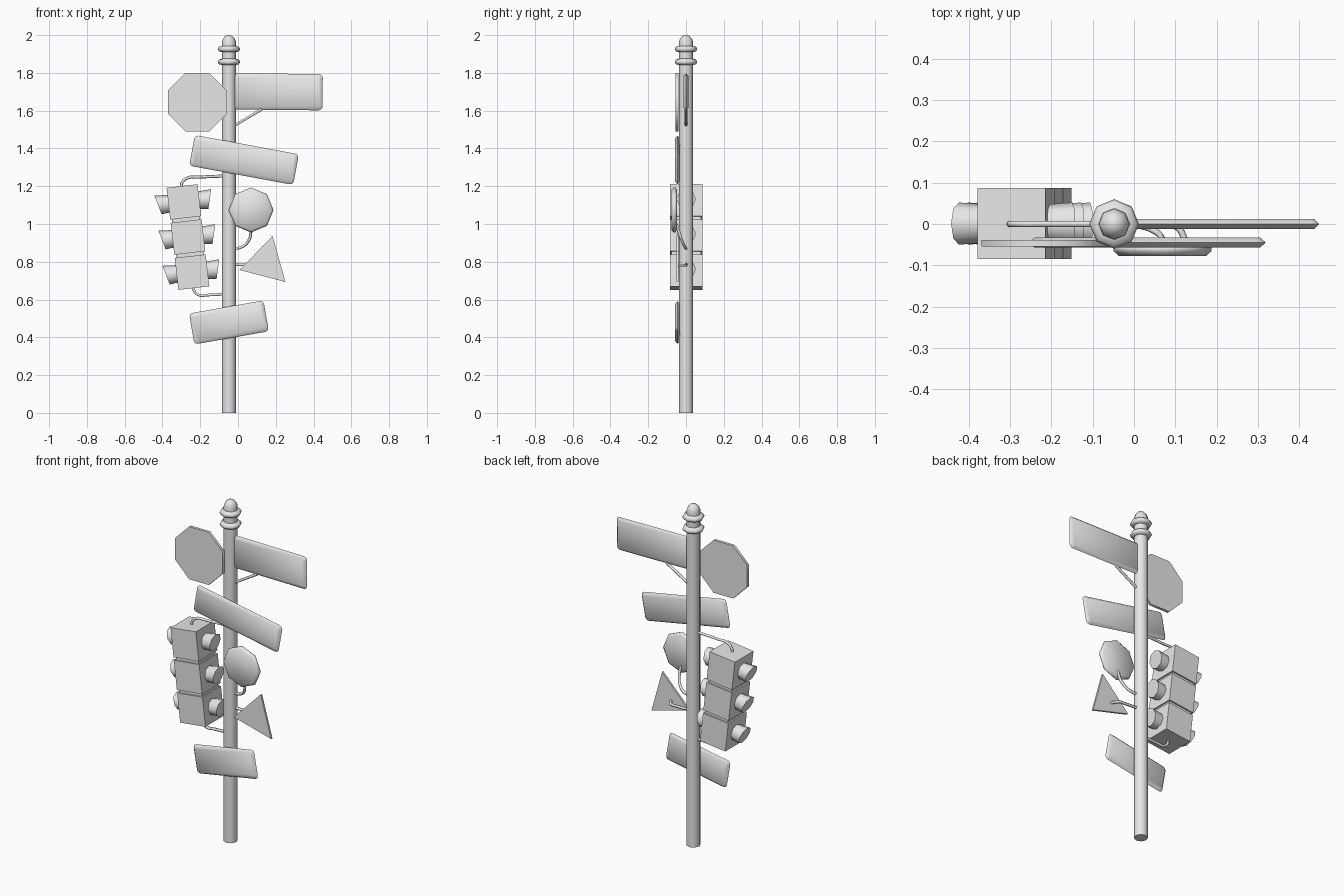
import bpy
import bmesh
from math import sin, cos, pi, radians
from mathutils import Matrix, Vector

cube = bpy.data.objects.get("Cube")
if cube:
    bpy.data.objects.remove(cube, do_unlink=True)

grey = bpy.data.materials.new("plain_grey")
grey.use_nodes = True
grey.diffuse_color = (0.8, 0.8, 0.8, 1)
grey.node_tree.nodes["Principled BSDF"].inputs["Base Color"].default_value = (0.8, 0.8, 0.8, 1)

POLE_X = -0.048
POLE_R = 0.038


def finish(name, bm, smooth=None):
    """Turn a bmesh into a grey object, optionally smooth below an angle."""
    bmesh.ops.recalc_face_normals(bm, faces=bm.faces)
    mesh = bpy.data.meshes.new(name)
    bm.to_mesh(mesh)
    bm.free()
    mesh.materials.append(grey)
    obj = bpy.data.objects.new(name, mesh)
    bpy.context.collection.objects.link(obj)
    if smooth:
        bpy.ops.object.select_all(action="DESELECT")
        obj.select_set(True)
        bpy.context.view_layer.objects.active = obj
        bpy.ops.object.shade_smooth_by_angle(angle=radians(smooth))
    return obj


def loft(bm, rings):
    """Skin a stack of equal-length point rings and cap both ends."""
    loops = [[bm.verts.new(p) for p in ring] for ring in rings]
    for a, b in zip(loops, loops[1:]):
        for i in range(len(a)):
            j = (i + 1) % len(a)
            bm.faces.new((a[i], a[j], b[j], b[i]))
    bm.faces.new(loops[0])
    bm.faces.new(loops[-1])


def ngon(radius, sides=8, turn=0.0):
    return [(radius * cos(turn + 2 * pi * i / sides), radius * sin(turn + 2 * pi * i / sides))
            for i in range(sides)]


def rounded_rect(w, h, r):
    """Rectangle outline with three-step rounded corners."""
    pts = []
    for k, (sx, sz) in enumerate([(1, 1), (-1, 1), (-1, -1), (1, -1)]):
        for s in range(4):
            a = pi / 2 * (k + s / 3)
            pts.append((sx * (w / 2 - r) + r * cos(a), sz * (h / 2 - r) + r * sin(a)))
    return pts


def plate(name, layers, x, y, z, tilt=0, smooth=60):
    """Upright plate from (outline, depth) layers, tilted in the front plane."""
    bm = bmesh.new()
    loft(bm, [[(px, d, pz) for px, pz in outline] for outline, d in layers])
    bm.transform(Matrix.Translation((x, y, z)) @ Matrix.Rotation(radians(-tilt), 4, "Y"))
    return finish(name, bm, smooth)


def street_sign(name, w, h, x, y, z, tilt):
    edge = 0.013
    face = rounded_rect(w - 2 * edge, h - 2 * edge, 0.012)
    plate(name, [(face, -0.012), (rounded_rect(w, h, 0.02), 0), (face, 0.012)], x, y, z, tilt)


def bracket(name, points, radius):
    """Bent tube through the given points."""
    curve = bpy.data.curves.new(name, "CURVE")
    curve.dimensions = "3D"
    curve.bevel_depth = radius
    curve.bevel_resolution = 1
    curve.resolution_u = 5
    curve.use_fill_caps = True
    spline = curve.splines.new("BEZIER")
    spline.bezier_points.add(len(points) - 1)
    for bp, co in zip(spline.bezier_points, points):
        bp.co = co
        bp.handle_left_type = bp.handle_right_type = "AUTO"
    curve.materials.append(grey)
    obj = bpy.data.objects.new(name, curve)
    bpy.context.collection.objects.link(obj)


# Pole with two collars and a domed cap
profile = [(POLE_R, 0), (POLE_R, 1.842), (0.053, 1.846), (0.06, 1.858), (0.053, 1.87),
           (POLE_R, 1.875), (POLE_R, 1.91), (0.053, 1.914), (0.06, 1.926), (0.053, 1.938),
           (POLE_R, 1.943), (0.037, 1.965), (0.031, 1.982), (0.019, 1.995), (0.006, 2.0)]
bm = bmesh.new()
loft(bm, [[(POLE_X + px, py, z) for px, py in ngon(r)] for r, z in profile])
finish("pole", bm, 60)

# Rectangular street signs
street_sign("upper_street_sign", 0.48, 0.192, 0.208, 0, 1.70, -0.6)
street_sign("middle_street_sign", 0.56, 0.165, 0.032, -0.045, 1.339, -10.5)
street_sign("lower_street_sign", 0.40, 0.166, -0.048, -0.045, 0.479, 10)

# Eight-sided sign
octagon = ngon(0.167, 8, pi / 8)
plate("octagon_sign", [(octagon, -0.008), (octagon, 0.008)], -0.215, -0.047, 1.645)

# Round sign with bevelled rim
plate("round_sign", [(ngon(0.106), -0.016), (ngon(0.119), -0.004), (ngon(0.119), 0.004),
                     (ngon(0.106), 0.014)], 0.069, -0.061, 1.074)

# Three-cornered sign
triangle = [(0.183, 0.937), (0.008, 0.757), (0.251, 0.693)]
plate("triangle_sign", [(triangle, -0.006), (triangle, 0.006)], 0, -0.045, 0)

# Traffic light: three stacked housings with spacers, leaning outward
lean = Matrix.Translation((-0.265, 0.001, 0.931)) @ Matrix.Rotation(radians(-6.6), 4, "Y")


def box(name, size, z):
    bm = bmesh.new()
    bmesh.ops.create_cube(bm, size=1)
    bm.transform(lean @ Matrix.Translation((0, 0, z)) @ Matrix.Diagonal((*size, 1)))
    finish(name, bm)


STEP = 0.187
for i, level in enumerate(("lower", "middle", "upper")):
    z = (i - 1) * STEP
    box(level + "_housing", (0.165, 0.172, 0.17), z)
    if i < 2:
        box(level + "_spacer", (0.148, 0.155, 0.03), z + STEP / 2)
    # Slanted visors on both sides, longer on top
    for side, label in ((-1, "right"), (1, "left")):
        bm = bmesh.new()
        rings = []
        for out, r, slant in ((0.07, 0.046, 0), (0.138, 0.051, 0.26)):
            rings.append([(side * (out + slant * pz), py, z + pz) for py, pz in ngon(r)])
        loft(bm, rings)
        bm.transform(lean)
        finish(f"{level}_{label}_visor", bm, 60)

# Tube brackets
bracket("light_top_bracket", [(-0.298, 0, 1.18), (-0.298, 0, 1.215), (-0.27, 0, 1.243),
                              (-0.21, 0, 1.248), (POLE_X, 0, 1.255)], 0.008)
bracket("light_bottom_bracket", [(-0.237, 0, 0.68), (-0.232, 0, 0.645), (-0.205, 0, 0.623),
                                 (-0.16, 0, 0.624), (POLE_X, 0, 0.63)], 0.008)
bracket("round_sign_bracket", [(POLE_X, 0, 0.872), (0.015, -0.004, 0.876),
                               (0.055, -0.02, 0.91), (0.069, -0.04, 0.965),
                               (0.069, -0.05, 1.0)], 0.008)
bracket("triangle_sign_bracket", [(POLE_X, 0, 0.787), (0.06, 0, 0.783), (0.105, -0.008, 0.782),
                                  (0.125, -0.042, 0.782)], 0.008)
bracket("upper_sign_brace", [(POLE_X, 0, 1.504), (0.125, 0, 1.607)], 0.008)
